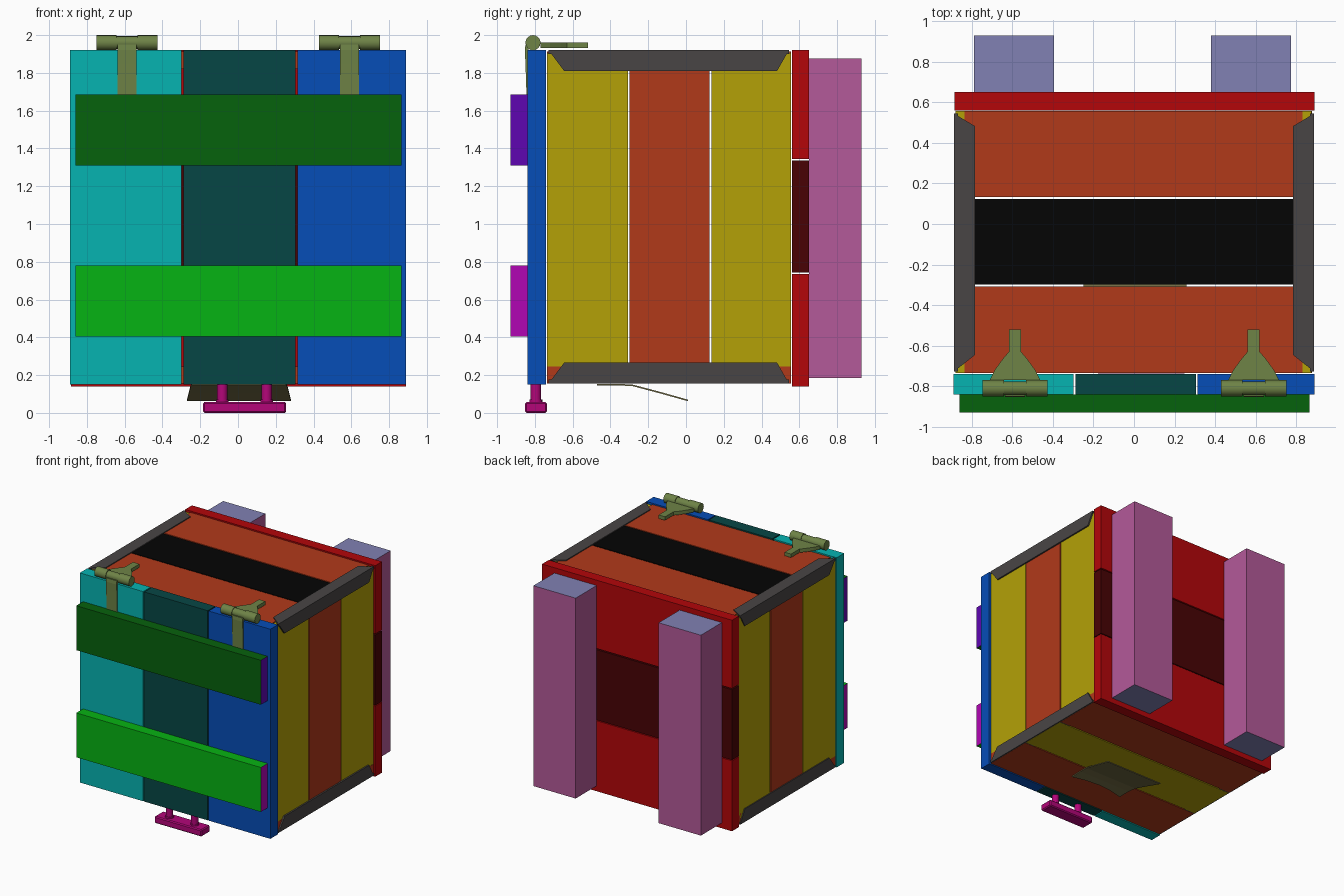
import bpy, bmesh, math
from mathutils import Vector

if "Cube" in bpy.data.objects:
    bpy.data.objects.remove(bpy.data.objects["Cube"])

mats = {}

def mat(hexcode):
    if hexcode not in mats:
        m = bpy.data.materials.new("paint_" + hexcode)
        rgb = [(int(hexcode[i:i + 2], 16) / 255) ** 2.2 for i in (0, 2, 4)]
        m.diffuse_color = (*rgb, 1)
        m.use_nodes = True
        m.node_tree.nodes["Principled BSDF"].inputs["Base Color"].default_value = m.diffuse_color
        mats[hexcode] = m
    return mats[hexcode]

def finish(bm, name, *colors):
    bmesh.ops.recalc_face_normals(bm, faces=bm.faces)
    me = bpy.data.meshes.new(name)
    bm.to_mesh(me)
    bm.free()
    ob = bpy.data.objects.new(name, me)
    bpy.context.collection.objects.link(ob)
    for c in colors:
        me.materials.append(mat(c))
    return ob

def box(name, x, y, z, color, end_color=None, end_axis=0, bevel=0):
    """Box from ranges; faces across end_axis may take a second colour."""
    bm = bmesh.new()
    bmesh.ops.create_cube(bm, size=1)
    for v in bm.verts:
        v.co = Vector([r[0] if c < 0 else r[1] for r, c in zip((x, y, z), v.co)])
    bm.normal_update()
    if end_color:
        for f in bm.faces:
            f.material_index = int(abs(f.normal[end_axis]) > 0.5)
    if bevel:
        bmesh.ops.bevel(bm, geom=bm.edges[:], offset=bevel, segments=1, affect='EDGES')
    return finish(bm, name, *([color, end_color] if end_color else [color]))

def cylinder(name, center, radius, depth, axis, color, sides=16):
    bm = bmesh.new()
    bmesh.ops.create_cone(bm, cap_ends=True, segments=sides, radius1=radius,
                          radius2=radius, depth=depth)
    for v in bm.verts:
        if axis == 'X':
            v.co = Vector((v.co.z, v.co.y, -v.co.x))
        v.co += Vector(center)
    for f in bm.faces:
        f.smooth = len(f.verts) == 4
    for e in bm.edges:
        e.smooth = all(f.smooth for f in e.link_faces)
    return finish(bm, name, color)

def prism(name, outline, depth, color):
    """Extrude a 3D polygon by a vector."""
    bm = bmesh.new()
    face = bm.faces.new([bm.verts.new(p) for p in outline])
    ext = bmesh.ops.extrude_face_region(bm, geom=[face])["geom"]
    bmesh.ops.translate(bm, vec=depth, verts=[g for g in ext if isinstance(g, bmesh.types.BMVert)])
    return finish(bm, name, color)

# Front lid planks
for name, x, c in (("left", (-0.89, -0.298), "0EB2B0"),
                   ("middle", (-0.288, 0.305), "0F4847"),
                   ("right", (0.314, 0.89), "0E4EB6")):
    box("lid_plank_" + name, x, (-0.84, -0.74), (0.15, 1.92), c)

# Lid battens
box("lid_batten_upper", (-0.86, 0.865), (-0.93, -0.84), (1.31, 1.685), "0F6214", "5F0FB0", 0)
box("lid_batten_lower", (-0.86, 0.865), (-0.93, -0.84), (0.405, 0.78), "0FB21A", "B00FB2", 0)

# Back planks
for name, z, c in (("lower", (0.14, 0.735), "B20E12"),
                   ("middle", (0.742, 1.335), "4A0A0C"),
                   ("upper", (1.345, 1.922), "B20E12")):
    box("back_plank_" + name, (-0.885, 0.89), (0.56, 0.65), z, c)

# Back runners
for name, x in (("left", (-0.79, -0.395)), ("right", (0.38, 0.775))):
    box("back_runner_" + name, x, (0.65, 0.93), (0.185, 1.877), "B25A98", "8080B2", 2)

# Side, top and bottom planks
rows = (("front", (-0.735, -0.307)), ("middle", (-0.298, 0.124)), ("rear", (0.134, 0.557)))
for name, y in rows:
    mid = name == "middle"
    for side, x in (("left", (-0.88, -0.79)), ("right", (0.785, 0.875))):
        box(f"{side}_plank_{name}", x, y, (0.205, 1.905), "B03C20" if mid else "B2A010")
    box("top_plank_" + name, (-0.835, 0.83), y, (1.82, 1.912), "0D0D0D" if mid else "B03C20")
    box("bottom_plank_" + name, (-0.88, 0.877), y, (0.155, 0.245), "B2A010" if mid else "B03C20")

# Angled metal edge trims with tapered ends
for sx in (-1, 1):
    for sz in (-1, 1):
        ox, oz = sx * 0.888, 1.038 + sz * 0.882
        t = 0.02
        y0, y1, i0, i1 = -0.728, 0.545, -0.645, 0.482
        side = "left" if sx < 0 else "right"
        level = "upper" if sz > 0 else "lower"
        prism(f"{side}_{level}_trim_cap",
              [(ox, y0, oz), (ox, y1, oz), (ox - sx * 0.105, i1, oz), (ox - sx * 0.105, i0, oz)],
              (0, 0, -sz * t), "4A4747")
        prism(f"{side}_{level}_trim_side",
              [(ox, y0, oz), (ox, y1, oz), (ox, i1, oz - sz * 0.11), (ox, i0, oz - sz * 0.11)],
              (-sx * t, 0, 0), "4A4747")

# Hinges
GREEN = "6E8248"
for side, cx in (("left", -0.587), ("right", 0.59)):
    for part, dx, r, d in (("outer", -0.108, 0.04, 0.106), ("center", 0, 0.034, 0.11),
                           ("inner", 0.108, 0.04, 0.106)):
        cylinder(f"{side}_hinge_{part}_knuckle", (cx + dx, -0.81, 1.96), r, d, 'X', GREEN)
    prism(f"{side}_hinge_top_leaf",
          [(cx + x, y, 1.932) for x, y in
           ((-0.125, -0.77), (0.125, -0.77), (0.10, -0.72), (0.06, -0.665), (0.03, -0.63),
            (0.03, -0.52), (-0.03, -0.52), (-0.03, -0.63), (-0.06, -0.665), (-0.10, -0.72))],
          (0, 0, 0.03), GREEN)
    prism(f"{side}_hinge_front_strap",
          [(cx - 0.05, y, z) for y, z in
           ((-0.835, 1.67), (-0.835, 1.95), (-0.85, 1.95), (-0.853, 1.92), (-0.85, 1.85), (-0.844, 1.67))],
          (0.1, 0, 0), GREEN)

# Handle: bar on two posts
PINK = "B20E78"
box("handle_bar", (-0.185, 0.255), (-0.852, -0.737), (0.0, 0.058), PINK, bevel=0.008)
for side, x in (("left", -0.083), ("right", 0.152)):
    cylinder(f"handle_{side}_post", (x, -0.795, 0.105), 0.028, 0.11, 'Z', PINK)
    cylinder(f"handle_{side}_collar", (x, -0.795, 0.062), 0.034, 0.016, 'Z', PINK)

# Loose bent flap under the box
bm = bmesh.new()
stations = ((-0.47, 0.148, 0.25), (-0.36, 0.15, 0.25), (-0.28, 0.145, 0.255),
            (-0.14, 0.108, 0.265), (0.01, 0.066, 0.275))
grid = []
for y, z, w in stations:
    grid.append([bm.verts.new((0.005 + w * u, y + 0.04 * (1 - u * u) * (y < -0.4), z))
                 for u in (-1, -0.5, 0, 0.5, 1)])
for a, b in zip(grid, grid[1:]):
    for i in range(4):
        bm.faces.new((a[i], a[i + 1], b[i + 1], b[i]))
flap = finish(bm, "loose_flap", "77714A")
mod = flap.modifiers.new("thickness", 'SOLIDIFY')
mod.thickness = 0.008
mod.offset = 0
